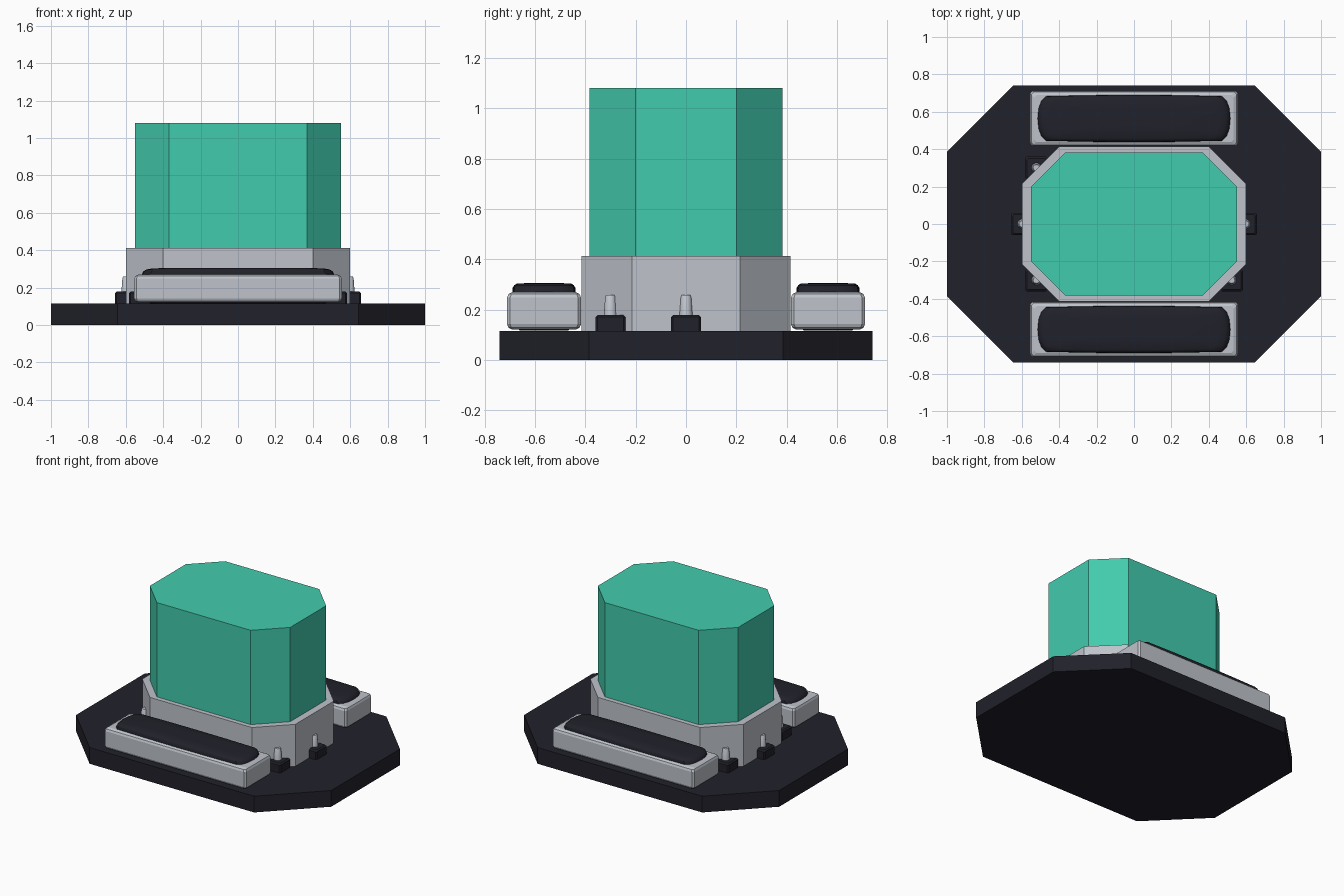
import bpy, bmesh, math

if "Cube" in bpy.data.objects:
    bpy.data.objects.remove(bpy.data.objects["Cube"])


def material(name, rgb):
    m = bpy.data.materials.new(name)
    m.diffuse_color = (*rgb, 1)
    m.use_nodes = True
    m.node_tree.nodes["Principled BSDF"].inputs["Base Color"].default_value = m.diffuse_color
    return m


DARK = material("dark navy", (0.015, 0.015, 0.024))
GREY = material("light grey", (0.52, 0.55, 0.60))
TEAL = material("teal", (0.055, 0.60, 0.42))


def loft(name, rings, mat, smooth=False):
    """Closed solid through a stack of equal-length rings, bottom to top."""
    bm = bmesh.new()
    loops = [[bm.verts.new(p) for p in r] for r in rings]
    n = len(loops[0])
    for a, b in zip(loops, loops[1:]):
        for i in range(n):
            j = (i + 1) % n
            bm.faces.new((a[i], a[j], b[j], b[i]))
    bm.faces.new(loops[0][::-1])
    bm.faces.new(loops[-1])
    bmesh.ops.recalc_face_normals(bm, faces=bm.faces)
    me = bpy.data.meshes.new(name)
    bm.to_mesh(me)
    bm.free()
    me.materials.append(mat)
    ob = bpy.data.objects.new(name, me)
    bpy.context.collection.objects.link(ob)
    if smooth:
        bpy.ops.object.select_all(action='DESELECT')
        ob.select_set(True)
        bpy.context.view_layer.objects.active = ob
        bpy.ops.object.shade_smooth_by_angle(angle=math.radians(35))
    return ob


def octagon(hx, hy, c, z, x=0, y=0):
    """Rectangle of half sizes hx, hy with corners cut by c."""
    pts = [(hx, -hy + c), (hx, hy - c), (hx - c, hy), (-hx + c, hy),
           (-hx, hy - c), (-hx, -hy + c), (-hx + c, -hy), (hx - c, -hy)]
    return [(x + px, y + py, z) for px, py in pts]


def prism(name, hx, hy, c, z0, z1, mat):
    return loft(name, [octagon(hx, hy, c, z) for z in (z0, z1)], mat)


# Base, collar and tall block
prism("base_plate", 1.0, 0.74, 0.355, 0, 0.115, DARK)
prism("collar", 0.60, 0.415, 0.20, 0.115, 0.412, GREY)
prism("tall_block", 0.55, 0.383, 0.182, 0.40, 1.08, TEAL)

# Side cushions: bevelled grey trays, each holding a dark pad
quarter = [(0.515, 0.0), (0.51, 0.055), (0.495, 0.095), (0.47, 0.119),
           (0.25, 0.124), (0.0, 0.126)]
outline = quarter + [(-x, y) for x, y in quarter[-2::-1]]
outline += [(x, -y) for x, y in outline[-2:0:-1]]
pad_levels = [(0.90, 0.75, 0.116), (0.97, 0.95, 0.135), (1, 1, 0.16),
              (1, 1, 0.27), (0.985, 0.99, 0.286), (0.95, 0.94, 0.297),
              (0.88, 0.86, 0.303), (0.5, 0.45, 0.306)]
tray_levels = [(0.022, 0.12), (0.006, 0.128), (0, 0.142),
               (0, 0.248), (0.006, 0.262), (0.022, 0.27)]
for side, s in (("front", -1), ("back", 1)):
    cy = s * 0.564
    loft(side + "_tray", [octagon(0.555 - d, 0.147 - d, 0.012, z, 0, cy)
                          for d, z in tray_levels], GREY)
    loft(side + "_pad", [[(x * sx, cy + y * sy, z) for x, y in outline]
                         for sx, sy, z in pad_levels], DARK, True)

# Pegs: small dark blocks with tapered grey pins
pegs = [(0.597, 0), (-0.597, 0), (0.522, -0.30), (-0.522, -0.30), (-0.522, 0.30)]
for k, (x, y) in enumerate(pegs, 1):
    loft(f"peg_block_{k}", [octagon(0.06 - d, 0.06 - d, 0.008, z, x, y)
                            for d, z in ((0, 0.115), (0, 0.17), (0.009, 0.179))], DARK)
    loft(f"peg_pin_{k}", [[(x + r * math.cos(a * math.tau / 16),
                            y + r * math.sin(a * math.tau / 16), z) for a in range(16)]
                          for r, z in ((0.027, 0.17), (0.021, 0.252), (0.017, 0.258))],
         GREY, True)
